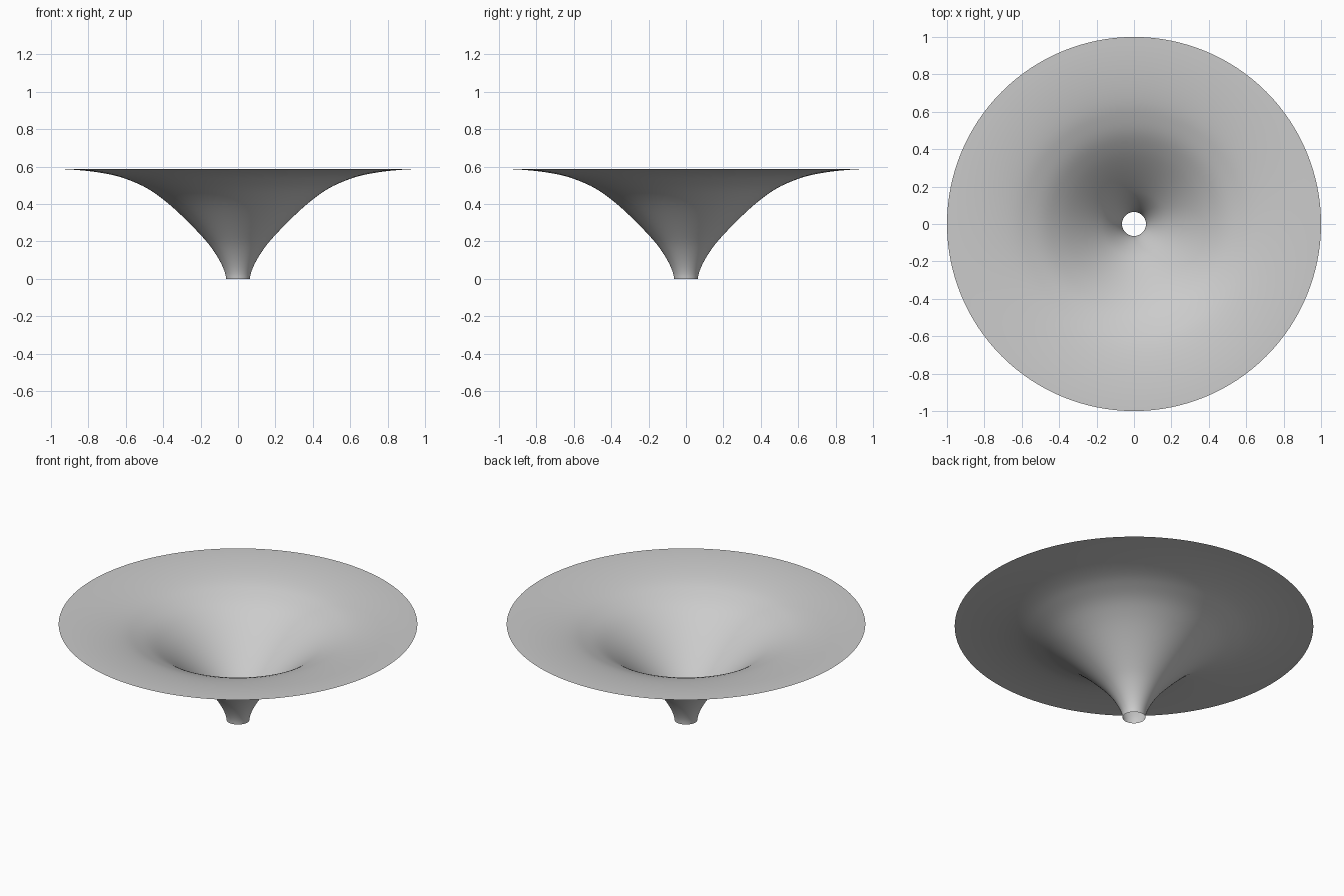
import bpy
import bmesh
import math
from mathutils import Vector, geometry

cube = bpy.data.objects.get("Cube")
if cube:
    bpy.data.objects.remove(cube, do_unlink=True)

SEGMENTS = 128

# Flared wall: a short upright throat, a sloping side, a flat rim
# Each knot is (radius, height, tangent radius, tangent height)
knots = [
    (0.064, 0.0, 0.00, 0.05),
    (0.17, 0.202, 0.05, 0.058),
    (0.40, 0.425, 0.075, 0.058),
    (0.60, 0.535, 0.09, 0.034),
    (1.0, 0.588, 0.14, 0.0),
]
profile = []
for (r0, z0, a0, b0), (r1, z1, a1, b1) in zip(knots, knots[1:]):
    span = geometry.interpolate_bezier(
        Vector((r0, 0, z0)), Vector((r0 + a0, 0, z0 + b0)),
        Vector((r1 - a1, 0, z1 - b1)), Vector((r1, 0, z1)), 13)
    profile += span if not profile else span[1:]

# Revolve the profile into an open sheet
bm = bmesh.new()
verts = [bm.verts.new(p) for p in profile]
edges = [bm.edges.new(pair) for pair in zip(verts, verts[1:])]
bmesh.ops.spin(bm, geom=verts + edges, cent=(0, 0, 0), axis=(0, 0, 1),
               angle=math.tau, steps=SEGMENTS, use_duplicate=False)
bmesh.ops.remove_doubles(bm, verts=bm.verts, dist=0.0001)
bmesh.ops.recalc_face_normals(bm, faces=bm.faces)

# The upper side is the front of the sheet
if sum(f.normal.z for f in bm.faces) < 0:
    bmesh.ops.reverse_faces(bm, faces=bm.faces)
for face in bm.faces:
    face.smooth = True

mesh = bpy.data.meshes.new("flared_funnel")
bm.to_mesh(mesh)
bm.free()
funnel = bpy.data.objects.new("flared_funnel", mesh)
bpy.context.collection.objects.link(funnel)

# Plain grey
grey = bpy.data.materials.new("plain grey")
grey.use_nodes = True
color = (0.6, 0.6, 0.6, 1)
grey.diffuse_color = color
grey.node_tree.nodes["Principled BSDF"].inputs["Base Color"].default_value = color
mesh.materials.append(grey)
